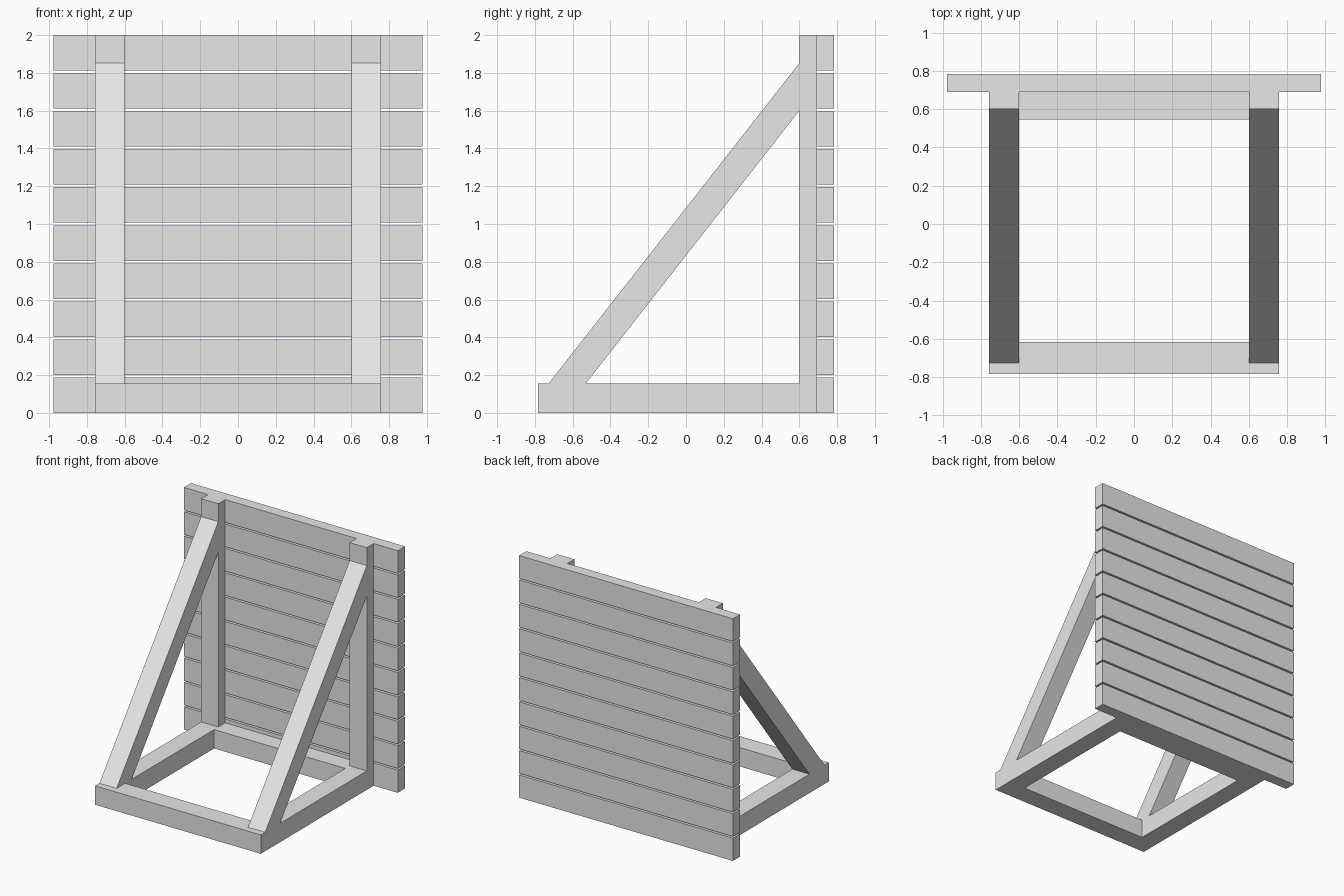
import bpy
import bmesh

cube = bpy.data.objects.get("Cube")
if cube:
    bpy.data.objects.remove(cube, do_unlink=True)

grey = bpy.data.materials.new("plain_grey")
grey.use_nodes = True
grey.diffuse_color = (0.8, 0.8, 0.8, 1)
grey.node_tree.nodes["Principled BSDF"].inputs["Base Color"].default_value = (0.8, 0.8, 0.8, 1)


def beam(name, x0, x1, profile):
    """Extrude a (y, z) side profile from x0 to x1."""
    bm = bmesh.new()
    face = bm.faces.new([bm.verts.new((x0, y, z)) for y, z in profile])
    moved = bmesh.ops.extrude_face_region(bm, geom=[face])["geom"]
    verts = [v for v in moved if isinstance(v, bmesh.types.BMVert)]
    bmesh.ops.translate(bm, verts=verts, vec=(x1 - x0, 0, 0))
    bmesh.ops.recalc_face_normals(bm, faces=bm.faces)
    mesh = bpy.data.meshes.new(name)
    bm.to_mesh(mesh)
    bm.free()
    mesh.materials.append(grey)
    obj = bpy.data.objects.new(name, mesh)
    bpy.context.collection.objects.link(obj)


def box(name, x0, x1, y0, y1, z0, z1):
    beam(name, x0, x1, [(y0, z0), (y1, z0), (y1, z1), (y0, z1)])


INNER, OUTER = 0.60, 0.757
FRONT, POST, WALL, BACK = -0.783, 0.60, 0.69, 0.783
RAIL_TOP = 0.156
TOP = 2.0

# Wall of horizontal planks with open gaps
COUNT, PLANK = 10, 0.188
pitch = (TOP - PLANK) / (COUNT - 1)
for i in range(COUNT):
    box(f"plank_{i + 1}", -0.977, 0.977, WALL, BACK, i * pitch, i * pitch + PLANK)

# Base frame: front and back rails
box("front_rail", -OUTER, OUTER, FRONT, -0.617, 0, RAIL_TOP)
box("back_rail", -INNER, INNER, 0.545, WALL, 0, RAIL_TOP)

# Side rails, posts and diagonal braces on both sides
brace_profile = [(-0.727, RAIL_TOP), (-0.53, RAIL_TOP), (POST, 1.6), (POST, 1.852)]
for side, x0, x1 in (("left", INNER, OUTER), ("right", -OUTER, -INNER)):
    box(f"{side}_side_rail", x0, x1, -0.617, WALL, 0, RAIL_TOP)
    box(f"{side}_post", x0, x1, POST, WALL, RAIL_TOP, TOP)
    beam(f"{side}_brace", x0, x1, brace_profile)
